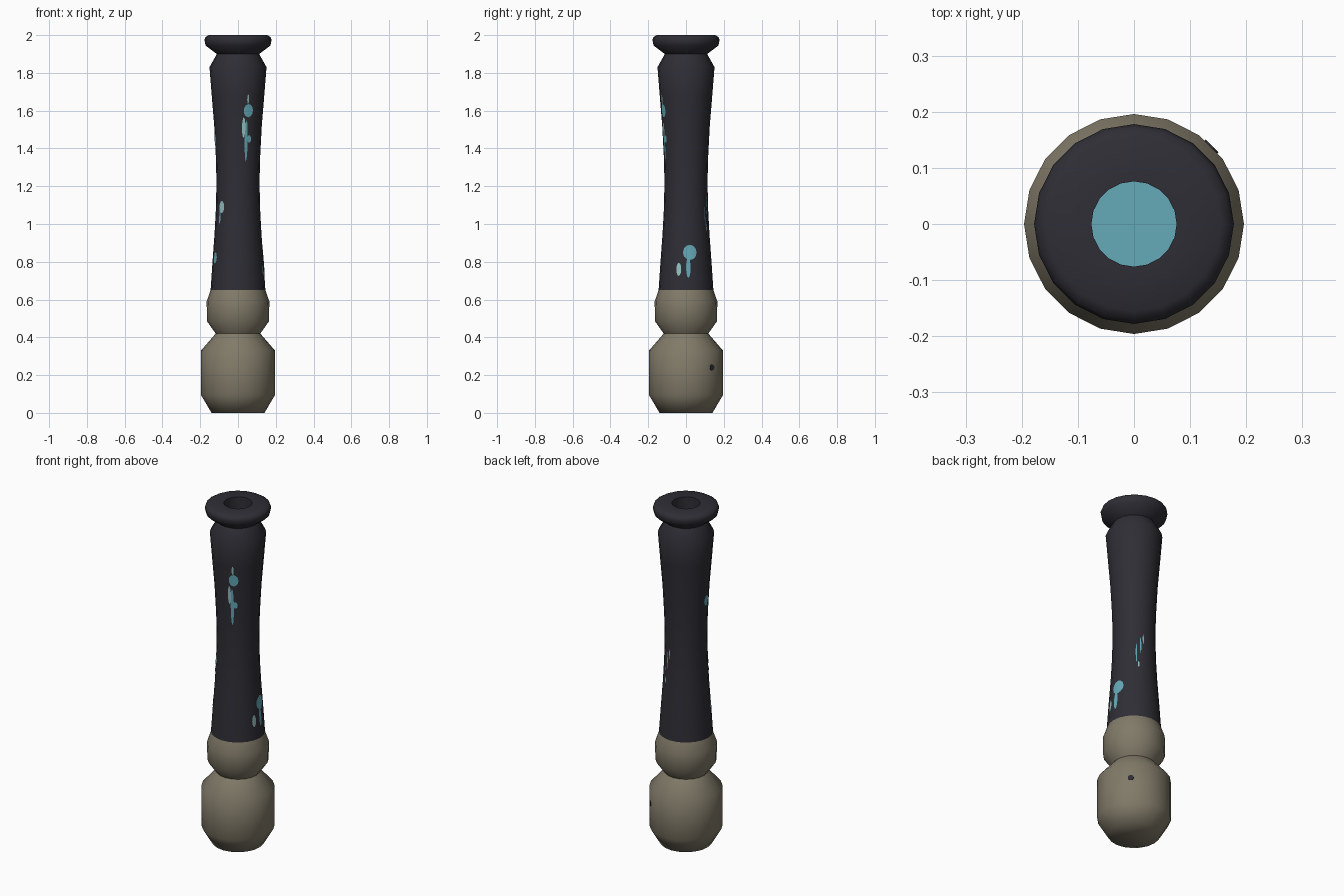
import bpy, bmesh, math

if "Cube" in bpy.data.objects:
    bpy.data.objects.remove(bpy.data.objects["Cube"])

SIDES = 20

def mat(name, c):
    m = bpy.data.materials.new(name)
    m.diffuse_color = (*c, 1)
    m.use_nodes = True
    m.node_tree.nodes["Principled BSDF"].inputs["Base Color"].default_value = m.diffuse_color
    return m

dark = mat("dark grip", (0.028, 0.027, 0.036))
khaki = mat("khaki base", (0.22, 0.195, 0.14))
teal = mat("teal paint", (0.13, 0.40, 0.48))
pale = mat("pale teal paint", (0.30, 0.52, 0.53))

def finish(bm, name, m, angle=60):
    me = bpy.data.meshes.new(name)
    bm.to_mesh(me)
    bm.free()
    ob = bpy.data.objects.new(name, me)
    bpy.context.collection.objects.link(ob)
    me.materials.append(m)
    bpy.ops.object.select_all(action='DESELECT')
    ob.select_set(True)
    bpy.context.view_layer.objects.active = ob
    bpy.ops.object.shade_smooth_by_angle(angle=math.radians(angle))
    return ob

def lathe(name, profile, m, cap_start=False, cap_end=False):
    """Spin (radius, z) points, listed bottom to top on the outside."""
    bm = bmesh.new()
    rings = [[bm.verts.new((r * math.cos(a), r * math.sin(a), z))
              for a in (2 * math.pi * i / SIDES for i in range(SIDES))] for r, z in profile]
    for lo, hi in zip(rings, rings[1:]):
        for i in range(SIDES):
            j = (i + 1) % SIDES
            bm.faces.new((lo[i], lo[j], hi[j], hi[i]))
    if cap_start:
        bm.faces.new(rings[0][::-1])
    if cap_end:
        bm.faces.new(rings[-1])
    return finish(bm, name, m)

# Turned base
lathe("base", [(0.14, 0), (0.196, 0.095), (0.196, 0.33), (0.118, 0.42),
               (0.164, 0.485), (0.166, 0.59), (0.145, 0.65)], khaki, cap_start=True)

# Waisted grip, flared knob and the bore in its top
GRIP = [(0.145, 0.65), (0.135, 0.80), (0.124, 0.95), (0.117, 1.08), (0.114, 1.22),
        (0.117, 1.35), (0.126, 1.52), (0.139, 1.68), (0.151, 1.83)]
KNOB = [(0.112, 1.90), (0.172, 1.945), (0.178, 1.975), (0.172, 1.99), (0.155, 2.0),
        (0.076, 2.0), (0.076, 1.9)]
lathe("grip", GRIP + KNOB, dark)

# Coloured floor of the bore
bm = bmesh.new()
bmesh.ops.create_circle(bm, cap_ends=True, radius=0.076, segments=SIDES)
bmesh.ops.translate(bm, verts=bm.verts, vec=(0, 0, 1.9))
finish(bm, "bore_floor", teal)

def surf(phi, z, lift=0.002):
    """Point just above the faceted grip; phi is measured from the front towards +x."""
    r = GRIP[0][0]
    for (r0, z0), (r1, z1) in zip(GRIP, GRIP[1:]):
        if z0 <= z <= z1:
            r = r0 + (r1 - r0) * (z - z0) / (z1 - z0)
    step = 2 * math.pi / SIDES
    off = (phi % step) - step / 2
    r = r * math.cos(step / 2) / math.cos(off) + lift
    return (r * math.sin(phi), -r * math.cos(phi), z)

def splat(bm, phi, z, w, h, n=12):
    """Oval fleck wrapped on the grip; w and h are half sizes."""
    k = w / 0.125
    rings = [[bm.verts.new(surf(phi + k * s * math.cos(a), z + h * s * math.sin(a)))
              for a in (2 * math.pi * i / n for i in range(n))] for s in (0.5, 1)]
    bm.faces.new(rings[0])
    for i in range(n):
        j = (i + 1) % n
        bm.faces.new((rings[0][i], rings[1][i], rings[1][j], rings[0][j]))

# Paint flecks and drips: (angle, height, half width, half height)
TEAL = [(0.43, 1.60, 0.025, 0.035), (0.36, 1.44, 0.009, 0.11), (0.50, 1.45, 0.012, 0.02),
        (-0.92, 1.04, 0.006, 0.04), (-1.13, 0.82, 0.018, 0.03),
        (1.73, 0.85, 0.035, 0.04), (1.66, 0.77, 0.011, 0.055),
        (2.75, 1.10, 0.004, 0.05), (2.55, 1.05, 0.004, 0.06),
        (-1.42, 1.45, 0.025, 0.03), (-1.30, 1.40, 0.005, 0.03)]
PALE = [(0.24, 1.51, 0.009, 0.055), (0.40, 1.66, 0.005, 0.025),
        (-0.82, 1.09, 0.019, 0.032), (1.29, 0.76, 0.012, 0.035),
        (2.88, 1.14, 0.004, 0.03), (2.65, 0.98, 0.004, 0.02)]
for name, flecks, m in (("teal_flecks", TEAL, teal), ("pale_flecks", PALE, pale)):
    bm = bmesh.new()
    for f in flecks:
        splat(bm, *f)
    finish(bm, name, m)

# Small dark knot at the back of the base
bm = bmesh.new()
bmesh.ops.create_cone(bm, cap_ends=True, segments=10, radius1=0.016, radius2=0.016, depth=0.008)
ob = finish(bm, "base_knot", dark, 30)
a = math.radians(45)
ob.location = (0.193 * math.cos(a), 0.193 * math.sin(a), 0.24)
ob.rotation_euler = (0, math.pi / 2, a)
